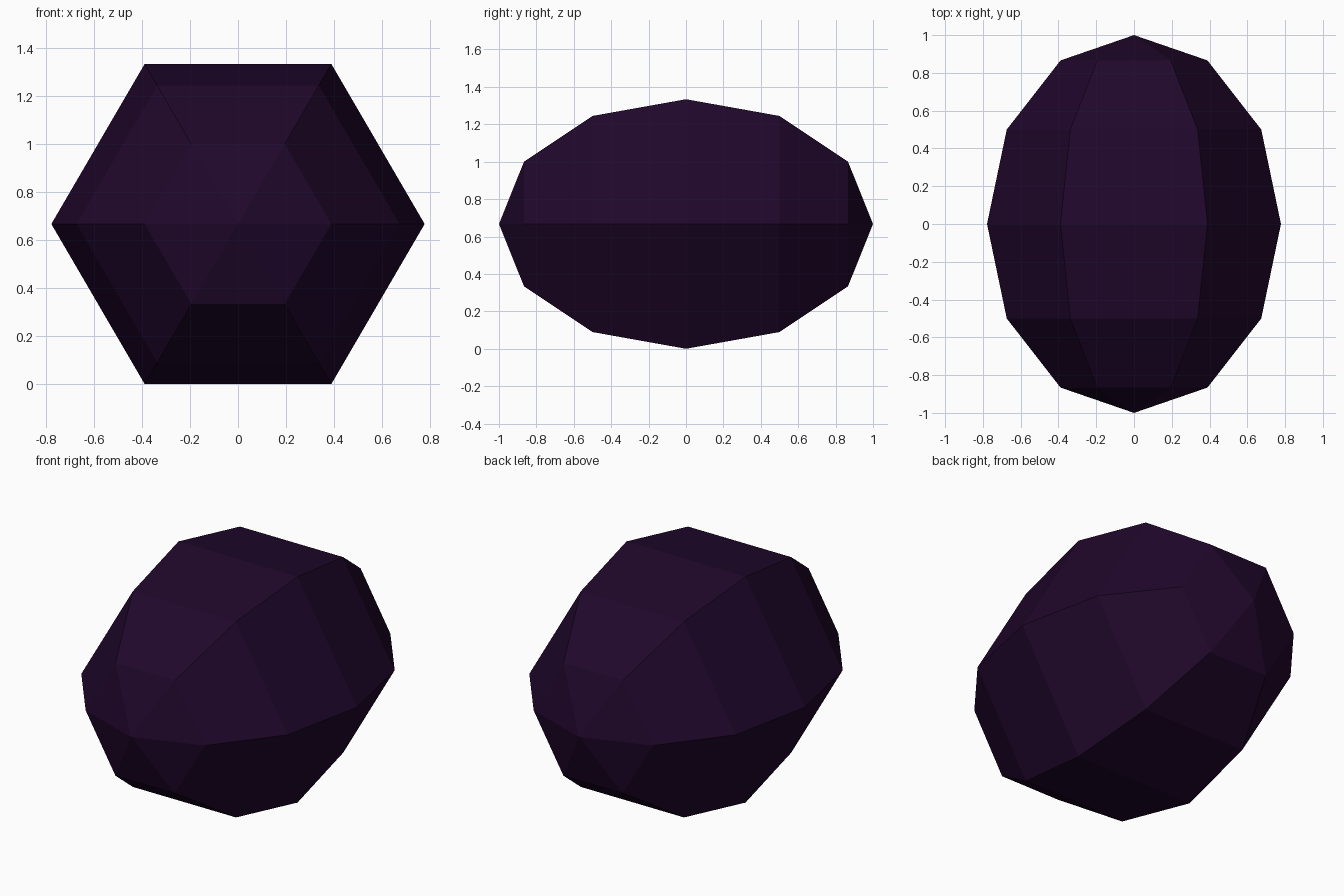
import bpy
import bmesh
import math
from mathutils import Matrix, Vector

cube = bpy.data.objects.get("Cube")
if cube:
    bpy.data.objects.remove(cube, do_unlink=True)

# Dark purple material
purple = bpy.data.materials.new("dark_purple")
purple.use_nodes = True
colour = (0.0145, 0.0022, 0.0245, 1.0)
purple.diffuse_color = colour
purple.node_tree.nodes["Principled BSDF"].inputs["Base Color"].default_value = colour

# Faceted six-sided ellipsoid: poles along y, flat facets on top and bottom
HALF_WIDTH = 0.778
HALF_HEIGHT = 0.667
bm = bmesh.new()
bmesh.ops.create_uvsphere(bm, u_segments=6, v_segments=6, radius=1)
bm.transform(Matrix.Rotation(math.pi / 2, 4, "X") @ Matrix.Rotation(math.pi / 2, 4, "Z"))
z_scale = HALF_HEIGHT / math.sin(math.pi / 3)
bmesh.ops.scale(bm, vec=Vector((HALF_WIDTH, 1, z_scale)), verts=bm.verts)
bmesh.ops.translate(bm, vec=Vector((0, 0, HALF_HEIGHT)), verts=bm.verts)
bmesh.ops.recalc_face_normals(bm, faces=bm.faces)

mesh = bpy.data.meshes.new("faceted_pebble")
bm.to_mesh(mesh)
bm.free()
mesh.materials.append(purple)
pebble = bpy.data.objects.new("faceted_pebble", mesh)
bpy.context.collection.objects.link(pebble)
